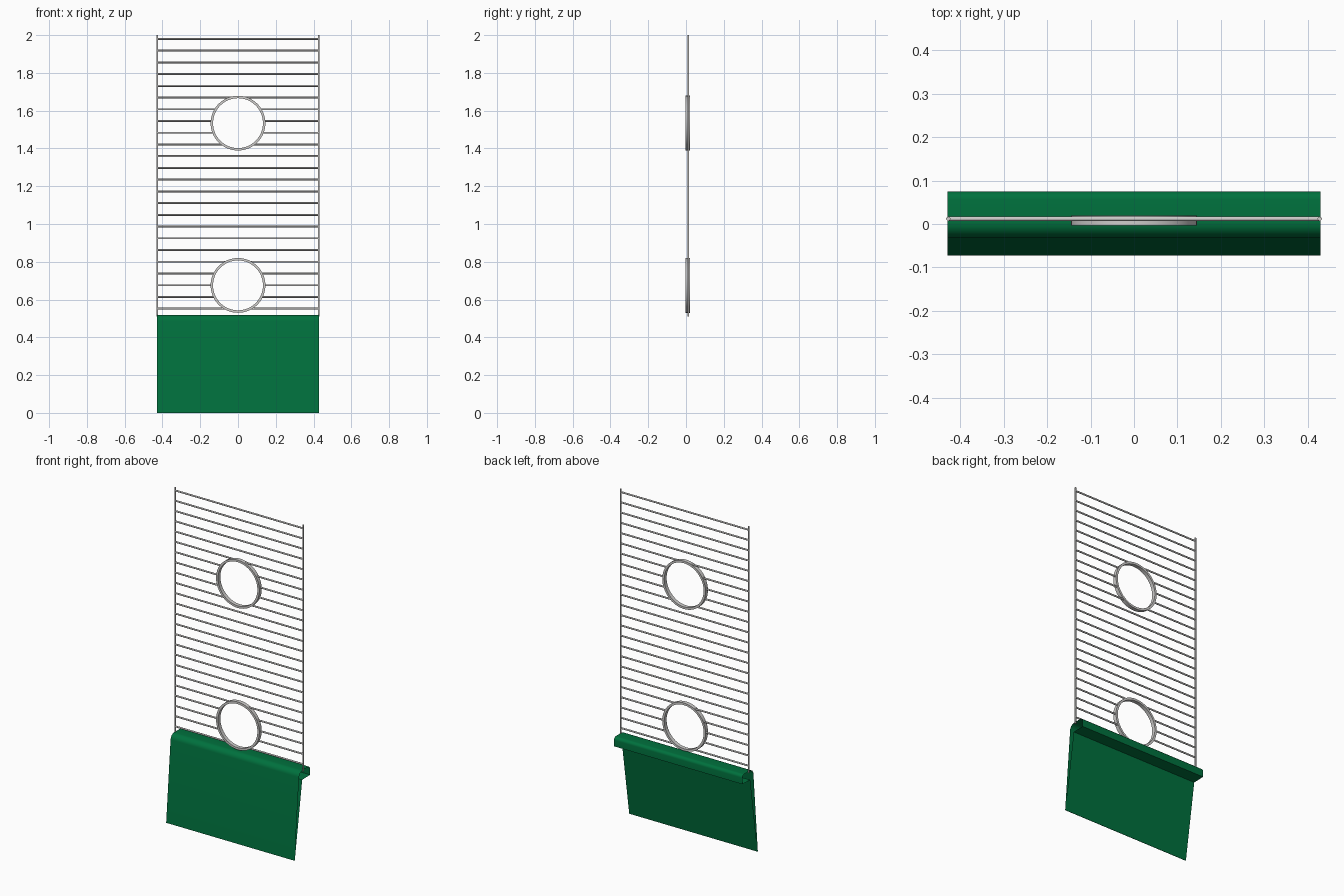
import bpy, bmesh, math
from mathutils import Vector, Matrix

if "Cube" in bpy.data.objects:
    bpy.data.objects.remove(bpy.data.objects["Cube"])

def material(name, rgb):
    m = bpy.data.materials.new(name)
    m.diffuse_color = (*rgb, 1)
    m.use_nodes = True
    m.node_tree.nodes["Principled BSDF"].inputs["Base Color"].default_value = m.diffuse_color
    return m

GREEN = material("green plastic", (0.0, 0.165, 0.047))
STEEL = material("light grey wire", (0.62, 0.61, 0.60))

def finish(name, bm, mat):
    mesh = bpy.data.meshes.new(name)
    bm.to_mesh(mesh)
    bm.free()
    mesh.materials.append(mat)
    ob = bpy.data.objects.new(name, mesh)
    bpy.context.collection.objects.link(ob)
    bpy.context.view_layer.objects.active = ob
    bpy.ops.object.select_all(action='DESELECT')
    ob.select_set(True)
    bpy.ops.object.shade_smooth_by_angle(angle=math.radians(40))
    return ob

def add_rod(bm, a, b, r, sides=10):
    a, b = Vector(a), Vector(b)
    d = b - a
    rot = d.to_track_quat('Z', 'Y').to_matrix().to_4x4()
    bmesh.ops.create_cone(bm, cap_ends=True, segments=sides, radius1=r, radius2=r,
                          depth=d.length, matrix=Matrix.Translation((a + b) / 2) @ rot)

def arc(cy, cz, ry, rz, a0, a1, n=6):
    return [(cy + ry * math.cos(math.radians(a0 + (a1 - a0) * i / n)),
             cz + rz * math.sin(math.radians(a0 + (a1 - a0) * i / n))) for i in range(n + 1)]

W = 0.43          # half width
WIRE_Y = 0.012
WIRE_R = 0.005
RING_R = 0.138
RING_Z = (1.534, 0.675)

# hollow wedge, open at the ends: sloping front, rounded top, back lip, sloping back
profile = [(-0.073, 0.0)]
profile += arc(0.004, 0.484, 0.035, 0.035, 175, 90, 8)
profile += arc(0.057, 0.501, 0.018, 0.018, 90, 0)
profile += [(0.075, 0.464), (0.0, 0.462), (-0.071, 0.0)]
bm = bmesh.new()
rows = [[bm.verts.new((x, y, z)) for y, z in profile] for x in (-W, W)]
n = len(profile)
for i in range(n):
    j = (i + 1) % n
    bm.faces.new((rows[0][i], rows[1][i], rows[1][j], rows[0][j]))
finish("folded_panel", bm, GREEN)

# upright side wires
for side, label in ((-1, "left"), (1, "right")):
    bm = bmesh.new()
    x = side * (W - 0.002)
    add_rod(bm, (x, WIRE_Y, 0.51), (x, WIRE_Y, 2.0), WIRE_R)
    finish(label + "_upright_wire", bm, STEEL)

# cross wires, interrupted where they meet a ring
bm = bmesh.new()
end = W - 0.002
for i in range(24):
    z = 1.98 - i * 0.0621
    gap = 0
    for cz in RING_Z:
        if abs(z - cz) < RING_R:
            gap = math.sqrt(RING_R ** 2 - (z - cz) ** 2)
    if gap:
        for s in (-1, 1):
            add_rod(bm, (s * gap, WIRE_Y, z), (s * end, WIRE_Y, z), WIRE_R)
    else:
        add_rod(bm, (-end, WIRE_Y, z), (end, WIRE_Y, z), WIRE_R)
finish("cross_wires", bm, STEEL)

# flat band rings
for cz, label in zip(RING_Z, ("upper", "lower")):
    bm = bmesh.new()
    section = [(0.132, -0.003), (0.145, -0.003), (0.145, 0.020), (0.132, 0.020)]
    n = 64
    loops = []
    for k in range(n):
        t = 2 * math.pi * k / n
        loops.append([bm.verts.new((r * math.cos(t), y, cz + r * math.sin(t)))
                      for r, y in section])
    for k in range(n):
        p, q = loops[k], loops[(k + 1) % n]
        for j in range(4):
            bm.faces.new((p[j], p[(j + 1) % 4], q[(j + 1) % 4], q[j]))
    bmesh.ops.recalc_face_normals(bm, faces=bm.faces)
    finish(label + "_ring", bm, STEEL)
